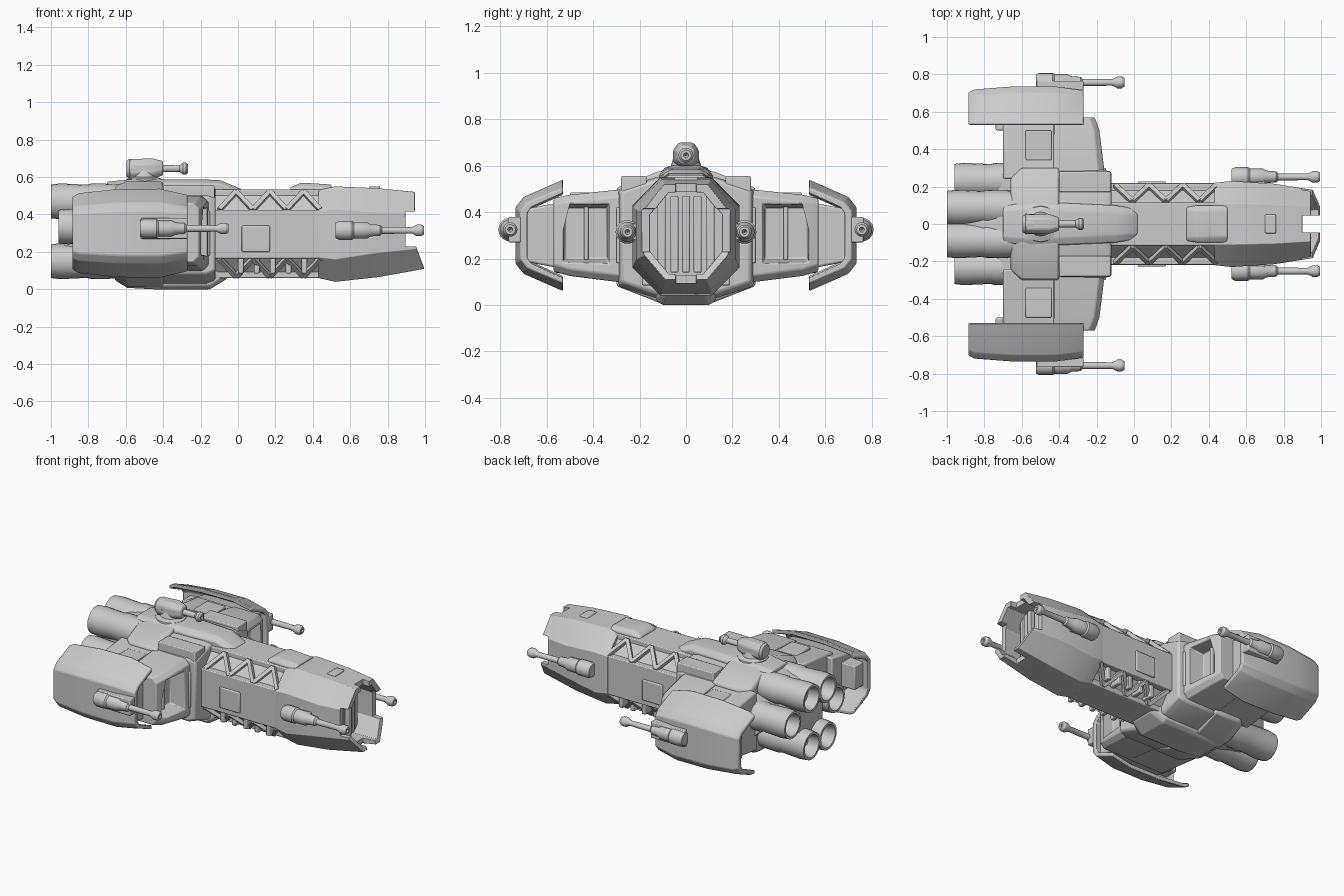
import bpy, bmesh, math
from mathutils import Vector

if "Cube" in bpy.data.objects:
    bpy.data.objects.remove(bpy.data.objects["Cube"])


def finish(name, bm, bevel=0.0):
    bmesh.ops.remove_doubles(bm, verts=bm.verts, dist=1e-5)
    bmesh.ops.recalc_face_normals(bm, faces=bm.faces)
    me = bpy.data.meshes.new(name)
    bm.to_mesh(me)
    bm.free()
    ob = bpy.data.objects.new(name, me)
    bpy.context.collection.objects.link(ob)
    if bevel:
        m = ob.modifiers.new("edge_bevel", 'BEVEL')
        m.width, m.segments, m.limit_method = bevel, 2, 'ANGLE'
        m.angle_limit = math.radians(25)
    return ob


def loft(name, rings, bevel=0.008):
    """Skin a row of matching 3D rings and cap both ends."""
    bm = bmesh.new()
    rows = [[bm.verts.new(p) for p in r] for r in rings]
    n = len(rows[0])
    for a, b in zip(rows, rows[1:]):
        for i in range(n):
            bm.faces.new((a[i], a[(i + 1) % n], b[(i + 1) % n], b[i]))
    bm.faces.new(rows[0])
    bm.faces.new(rows[-1])
    return finish(name, bm, bevel)


def octa(x, w, z0, z1, t, c):
    half = [(t, z1), (w, z1 - c), (w, z0 + c), (t, z0)]
    return [(x, y, z) for y, z in half] + [(x, -y, z) for y, z in reversed(half)]


def rect(x, y0, y1, z0, z1):
    return [(x, y0, z0), (x, y1, z0), (x, y1, z1), (x, y0, z1)]


def box(name, x0, x1, y0, y1, z0, z1, bevel=0.006):
    return loft(name, [rect(x0, y0, y1, z0, z1), rect(x1, y0, y1, z0, z1)], bevel)


def beam(name, a, b, w):
    """Square bar between two points."""
    a, b = Vector(a), Vector(b)
    d = (b - a).normalized()
    u = d.cross(Vector((0, 0.6, 0.8))).normalized() * w
    v = d.cross(u).normalized() * w
    return loft(name, [[p + u + v, p - u + v, p - u - v, p + u - v] for p in (a, b)], 0)


def lathe(name, prof, y, z, n=20):
    """Turn an (x, radius) profile around an axis parallel to x."""
    rings = [[(x, y + r * math.cos(2 * math.pi * i / n), z + r * math.sin(2 * math.pi * i / n))
              for i in range(n)] for x, r in [(p[0], max(p[1], 0.001)) for p in prof]]
    return loft(name, rings, 0)


def cut(ob, cutter):
    cutter.modifiers.clear()
    cutter.hide_render = True
    m = ob.modifiers.new("cut", 'BOOLEAN')
    m.operation, m.solver, m.object = 'DIFFERENCE', 'EXACT', cutter
    bpy.context.view_layer.objects.active = ob
    bpy.ops.object.modifier_move_to_index(modifier="cut", index=0)
    bpy.ops.object.modifier_apply(modifier="cut")
    bpy.data.objects.remove(cutter)


# Nose shell with an open mouth and jaws
nose = loft("nose_shell", [octa(0.43, .22, .06, .53, .11, .11), octa(0.52, .23, .04, .55, .11, .12),
                           octa(0.75, .215, .065, .54, .105, .13), octa(1.0, .175, .11, .515, .09, .11)], 0.006)
cut(nose, loft("mouth", [octa(0.76, .165, .12, .49, .08, .10), octa(1.1, .14, .14, .48, .07, .09)]))
cut(nose, box("side_gap", .895, 1.1, -.4, .4, .23, .415))
cut(nose, box("upper_trim", .945, 1.1, -.4, .4, .3, .7))
cut(nose, loft("lower_trim", [[(.95, y, .235), (1.1, y, .3), (1.1, y, .0), (1.0, y, .10)] for y in (-.4, .4)]))
cut(nose, box("jaw_notch", .90, 1.1, -.045, .045, 0, .7))
for i, y in enumerate((-.105, -.05, .0, .05, .105)):
    box(f"mouth_rib_{i}", .74, .84 - abs(y) * .3, y - .017, y + .017, .14, .47)
box("nose_hatch", .70, .76, -.05, .05, .50, .55)
loft("nose_top_step", [octa(.28, .09, .50, .545, .07, .01), octa(.34, .10, .50, .57, .07, .02),
                       octa(.50, .10, .50, .56, .07, .02)])

# Neck between nose and central block, with chamfers sunk for the trusses
loft("neck_hull", [octa(x, .195, .075, .52, .10, .115) for x in (-.2, .45)])
box("neck_top_plate", -.2, .45, -.115, .115, .45, .533)
box("neck_bottom_plate", -.2, .45, -.115, .115, .06, .15)
for s in (1, -1):
    box("neck_side_plate", -.2, .45, s * .12, s * .218, .165, .425)
    box("neck_side_panel", .02, .17, s * .15, s * .228, .20, .34)
    for up in (1, 0):
        hi, lo = ((s * .122, .522), (s * .207, .425)) if up else ((s * .122, .07), (s * .207, .165))
        for k in range(6):
            x = -.10 + k * .09
            a, b = (lo, hi) if k % 2 == 0 else (hi, lo)
            beam("truss_bar", (x, *a), (x + .09, *b), .012)
    for k in range(5):
        box("belly_rib", .0 + k * .085, .03 + k * .085, s * .09, s * .19, .085, .2)

# Central block: front collar, rear collar, spine and belly
loft("front_collar", [octa(-.42, .285, .03, .55, .13, .05), octa(-.17, .29, .03, .55, .13, .05),
                      octa(-.12, .28, .05, .54, .13, .05)], .012)
loft("rear_collar", [octa(-.66, .25, .05, .55, .13, .06), octa(-.6, .30, .012, .575, .12, .07),
                     octa(-.40, .30, .012, .575, .12, .07)], .012)
loft("spine", [octa(-.70, .10, .4, .575, .07, .02), octa(-.55, .12, .4, .59, .08, .02),
               octa(-.10, .10, .4, .585, .06, .02), octa(.02, .08, .4, .535, .05, .02)])
loft("belly_plate", [octa(-.60, .11, .008, .2, .09, .02), octa(-.45, .13, 0, .2, .10, .02),
                     octa(-.15, .13, 0, .2, .10, .02), octa(-.06, .10, .055, .2, .08, .02)])
for s in (1, -1):
    box("collar_shoulder", -.40, -.125, s * .17, s * .28, .4, .555)
    box("collar_cheek", -.37, -.15, s * .2, s * .30, .18, .42)

# Engine section: core plus six hollow nozzles
loft("engine_core", [octa(-.93, .13, .12, .50, .08, .1), octa(-.72, .16, .08, .55, .10, .1),
                     octa(-.55, .2, .06, .56, .12, .1)])


def engine(name, x0, x1, y, z, r):
    lathe(name, [(x1, 0), (x1, r * .95), (x0 + .22, r), (x0 + .19, r * .93), (x0 + .05, r),
                 (x0, r * .94), (x0, r * .78), (x0 + .09, r * .55), (x0 + .09, 0)], y, z)


for s in (1, -1):
    engine("upper_engine", -1, -.58, s * .087, .47, .096)
    engine("lower_engine", -1, -.58, s * .087, .15, .096)
    engine("side_engine", -.96, -.58, s * .232, .335, .095)
    loft("engine_fairing", [rect(-.80, s * .1, s * .24, .29, .38), rect(-.60, s * .1, s * .29, .12, .48)])


# Guns: lathe profile with a fat breech, slim barrel and flared muzzle
def gun(name, x, y, z, k, r):
    prof = [(0, 0), (0, .045), (.02, .056), (.09, .056), (.10, .048), (.17, .048), (.19, .036), (.24, .032),
            (.25, .021), (.41, .019), (.435, .034), (.46, .034), (.475, .024), (.475, .012), (.44, .0)]
    lathe(name, [(x + a * k, b * r) for a, b in prof], y, z, 14)


for s in (1, -1):
    # Wing front with sunken intake, and wing rear
    def wing_ring(y, xf, z0, z1):
        return [(-.43, s * y, z0), (xf - .03, s * y, z0), (xf, s * y, z0 + .03),
                (xf, s * y, z1 - .03), (xf - .03, s * y, z1), (-.43, s * y, z1)]
    w = loft("wing_front", [wing_ring(.26, -.155, .095, .50), wing_ring(.50, -.185, .125, .475),
                            wing_ring(.57, -.21, .145, .46)], .008)
    cut(w, loft("intake", [rect(-.27, s * .34, s * .52, .2, .42), rect(-.1, s * .325, s * .54, .165, .445)]))
    loft("wing_rear", [[(-.70, s * y, a), (-.41, s * y, a), (-.41, s * y, b), (-.70, s * y, b)]
                       for y, a, b in ((.24, .10, .495), (.57, .14, .455))], .012)
    box("wing_top_panel", -.58, -.44, s * .34, s * .5, .4, .485)
    box("intake_slat", -.28, -.25, s * .42, s * .44, .19, .43)

    # Outer armour shell: C-shaped section, drawn in toward the ends
    shell = [(.53, .54), (.70, .465), (.735, .42), (.735, .18), (.70, .135), (.53, .06),
             (.53, .09), (.68, .16), (.70, .19), (.70, .41), (.68, .44), (.53, .51)]
    loft("armour_shell", [[(x, s * (y - dy * (y - .53) / .2), .3 + (z - .3) * k) for y, z in shell]
                          for x, k, dy in ((-.885, .82, .03), (-.85, .90, .015), (-.65, .99, 0),
                                           (-.42, 1, 0), (-.27, .86, .02))], .006)
    loft("shell_core", [[(x, s * .50, .15), (x, s * .71, .19), (x, s * .71, .41), (x, s * .50, .45)]
                        for x in (-.74, -.31)], .01)
    box("shell_rear_block", -.84, -.70, s * .60, s * .71, .22, .38)

    # Guns with mounts
    gun("wing_gun", -.525, s * .757, .325, 1, 1.02 * .9)
    box("wing_gun_mount", -.52, -.27, s * .71, s * .765, .27, .38)
    gun("nose_gun", .52, s * .252, .315, 1, .92)
    box("nose_gun_mount", .54, .70, s * .19, s * .25, .28, .35)

# Top turret
gun("turret_gun", -.595, 0, .645, .69, .95)
loft("turret_base", [[(-.50 + r * math.cos(i * math.pi / 8), r * math.sin(i * math.pi / 8), z)
                      for i in range(16)] for z, r in ((.55, .105), (.59, .095), (.60, .065), (.65, .05))], 0)
loft("turret_body", [octa(-.58, .05, .59, .695, .03, .03), octa(-.46, .055, .59, .70, .03, .03),
                     octa(-.40, .035, .61, .685, .02, .02)])

# Smooth shading with crisp edges
bpy.ops.object.select_all(action='SELECT')
bpy.context.view_layer.objects.active = nose
bpy.ops.object.shade_smooth_by_angle(angle=math.radians(30))
